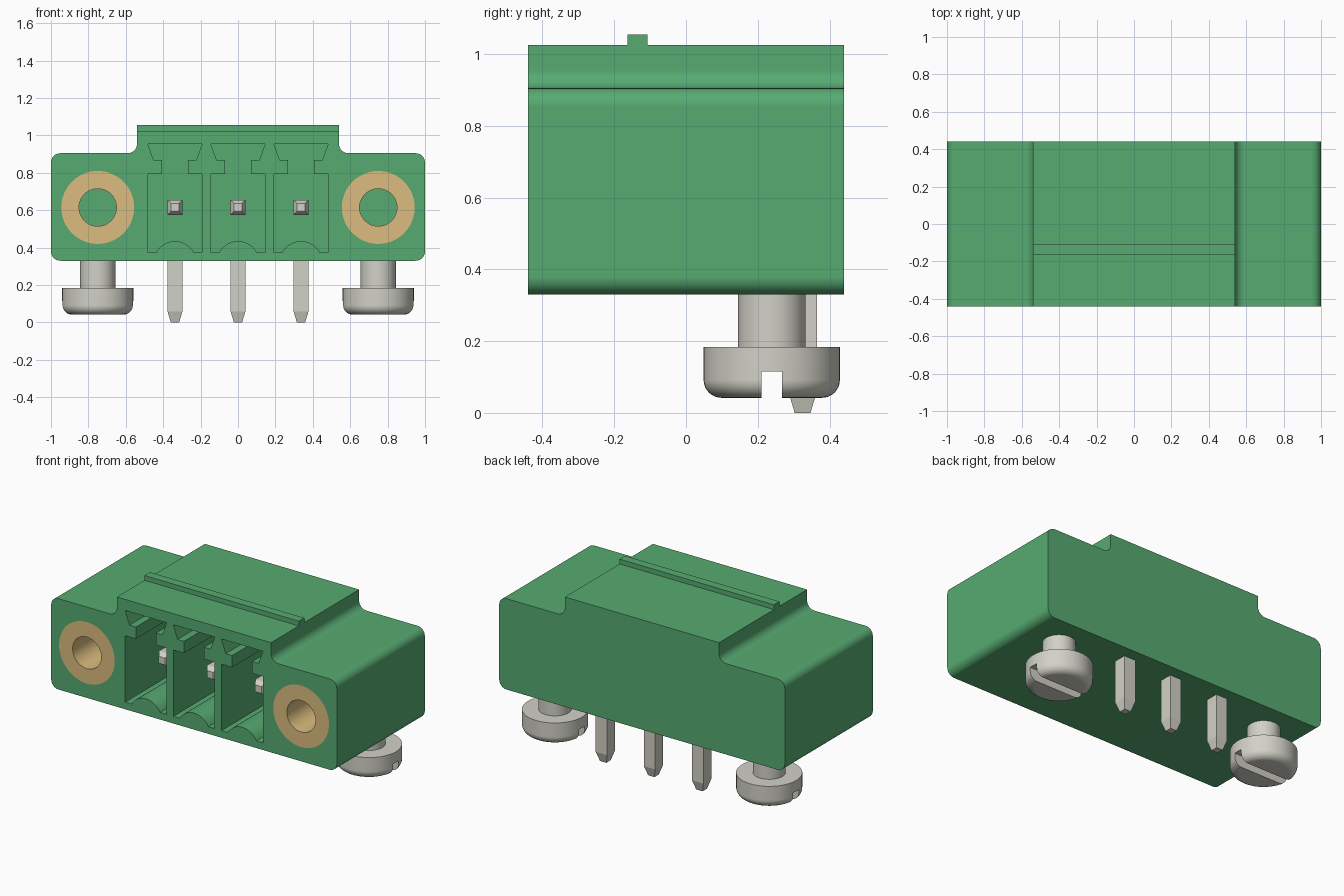
import bpy, bmesh, math
from mathutils import Matrix, Vector

cube = bpy.data.objects.get("Cube")
if cube:
    bpy.data.objects.remove(cube, do_unlink=True)


def material(name, srgb, metallic=0.0):
    col = [((c + 0.055) / 1.055) ** 2.4 for c in srgb] + [1.0]
    m = bpy.data.materials.new(name)
    m.use_nodes = True
    m.diffuse_color = col
    m.node_tree.nodes["Principled BSDF"].inputs["Base Color"].default_value = col
    return m


GREEN = material("green plastic", (0.34, 0.67, 0.445))
BRASS = material("brass", (0.859, 0.738, 0.496))
STEEL = material("tinned metal", (0.824, 0.820, 0.781))


def make_object(name, bm, mat):
    bmesh.ops.recalc_face_normals(bm, faces=bm.faces)
    mesh = bpy.data.meshes.new(name)
    bm.to_mesh(mesh)
    bm.free()
    mesh.materials.append(mat)
    ob = bpy.data.objects.new(name, mesh)
    bpy.context.collection.objects.link(ob)
    return ob


def activate(ob):
    for o in bpy.context.selected_objects:
        o.select_set(False)
    ob.select_set(True)
    bpy.context.view_layer.objects.active = ob


def smooth(ob):
    activate(ob)
    bpy.ops.object.shade_smooth_by_angle(angle=math.radians(30))
    ob.modifiers.new("weighted normals", "WEIGHTED_NORMAL").keep_sharp = True


def cut(ob, cutter):
    """Subtract the cutter, then throw it away."""
    cutter.hide_render = True
    mod = ob.modifiers.new("cut", "BOOLEAN")
    mod.operation, mod.solver, mod.object = "DIFFERENCE", "EXACT", cutter
    activate(ob)
    bpy.ops.object.modifier_apply(modifier=mod.name)
    bpy.data.objects.remove(cutter, do_unlink=True)


def arc(cx, cz, r, a0, a1, n=8):
    return [(cx + r * math.cos(math.radians(a0 + (a1 - a0) * i / n)),
             cz + r * math.sin(math.radians(a0 + (a1 - a0) * i / n))) for i in range(n + 1)]


def mirrored(half):
    """Close a right-hand outline with its mirror image."""
    return half + [(-x, z) for x, z in reversed(half) if abs(x) > 1e-5]


def extrude_profile(bm, pts, y0, y1, dx=0.0):
    """Extrude an x-z outline from y0 to y1."""
    face = bm.faces.new([bm.verts.new((x + dx, y0, z)) for x, z in pts])
    ext = bmesh.ops.extrude_face_region(bm, geom=[face])["geom"]
    verts = [g for g in ext if isinstance(g, bmesh.types.BMVert)]
    bmesh.ops.translate(bm, verts=verts, vec=(0, y1 - y0, 0))


def box(bm, lo, hi):
    lo, hi = Vector(lo), Vector(hi)
    size = hi - lo
    bmesh.ops.create_cube(bm, size=1.0, matrix=Matrix.Translation((lo + hi) / 2)
                          @ Matrix.Diagonal((*size, 1.0)))


def lathe(name, profile, mat, closed=False, steps=48):
    """Spin an (r, z) outline around the z axis."""
    bm = bmesh.new()
    vs = [bm.verts.new((r, 0, z)) for r, z in profile]
    pairs = list(zip(vs, vs[1:])) + ([(vs[-1], vs[0])] if closed else [])
    edges = [bm.edges.new(p) for p in pairs]
    bmesh.ops.spin(bm, geom=vs + edges, cent=(0, 0, 0), axis=(0, 0, 1),
                   angle=math.tau, steps=steps)
    bmesh.ops.remove_doubles(bm, verts=bm.verts, dist=1e-5)
    return make_object(name, bm, mat)


FRONT, BACK = -0.44, 0.44
PITCH, AXIS_Z = 0.337, 0.615
FLANGE_X, BORE_END = 0.75, 0.15

# Housing: flanged outline with rounded corners and filleted shoulders
outline = mirrored(arc(0.95, 0.38, 0.05, -90, 0) + arc(0.95, 0.855, 0.05, 0, 90)
                   + arc(0.59, 0.955, 0.05, 270, 180) + [(0.54, 1.025)])
bm = bmesh.new()
extrude_profile(bm, outline, FRONT, BACK)
housing = make_object("housing", bm, GREEN)

# Plug cavities with a keyed neck above and a rounded ridge on the floor
cavity = mirrored(arc(0, 0.322, 0.113, 90, 28, 8) + [
    (0.10, 0.375), (0.145, 0.375), (0.145, 0.795), (0.07, 0.795),
    (0.07, 0.87), (0.115, 0.87), (0.145, 0.955)])
bm = bmesh.new()
for i in (-1, 0, 1):
    extrude_profile(bm, cavity, FRONT - 0.1, 0.2, i * PITCH)
# Bores for the threaded inserts
for s in (-1, 1):
    extrude_profile(bm, arc(s * FLANGE_X, AXIS_Z, 0.195, 0, 352.5, 47), FRONT - 0.1, BORE_END)
cut(housing, make_object("cavity_cutter", bm, GREEN))
smooth(housing)

# Rib across the raised top
bm = bmesh.new()
box(bm, (-0.54, -0.163, 1.025), (0.54, -0.108, 1.055))
make_object("top_rib", bm, GREEN)

for s, side in ((-1, "right"), (1, "left")):
    # Threaded insert: tube along y, flush with the front
    depth = BORE_END - FRONT
    insert = lathe(side + "_insert", [(0.10, 0), (0.195, 0), (0.195, depth), (0.10, depth)],
                   BRASS, closed=True)
    insert.data.transform(Matrix.Translation((s * FLANGE_X, FRONT, AXIS_Z))
                          @ Matrix.Rotation(-math.pi / 2, 4, "X"))
    smooth(insert)

    # Slotted mounting screw hanging below the flange
    screw = lathe(side + "_screw", [(0, 0.042)] + arc(0.14, 0.092, 0.05, -90, 0)
                  + [(0.19, 0.183), (0.094, 0.183), (0.094, 0.36), (0, 0.36)], STEEL)
    bm = bmesh.new()
    box(bm, (-0.3, -0.028, -0.1), (0.3, 0.028, 0.115))
    cut(screw, make_object("slot_cutter", bm, STEEL))
    screw.data.transform(Matrix.Translation((s * FLANGE_X, 0.239, 0)))
    smooth(screw)

# Bent square pins with tapered ends: (y, z, half width, section direction)
PIN_PATH = [(0.325, 0.0, 0.022, (1, 0)), (0.325, 0.06, 0.04, (1, 0)),
            (0.325, AXIS_Z, 0.04, (1, 1)),
            (-0.25, AXIS_Z, 0.04, (0, 1)), (-0.28, AXIS_Z, 0.022, (0, 1))]
for i, label in ((-1, "right"), (0, "middle"), (1, "left")):
    bm = bmesh.new()
    rings = []
    for y, z, h, (ny, nz) in PIN_PATH:
        rings.append([bm.verts.new((i * PITCH + a * h, y + b * ny * h, z + b * nz * h))
                      for a, b in ((-1, -1), (1, -1), (1, 1), (-1, 1))])
    for r0, r1 in zip(rings, rings[1:]):
        for k in range(4):
            bm.faces.new((r0[k], r0[(k + 1) % 4], r1[(k + 1) % 4], r1[k]))
    bm.faces.new(rings[0])
    bm.faces.new(rings[-1])
    make_object(label + "_pin", bm, STEEL)
